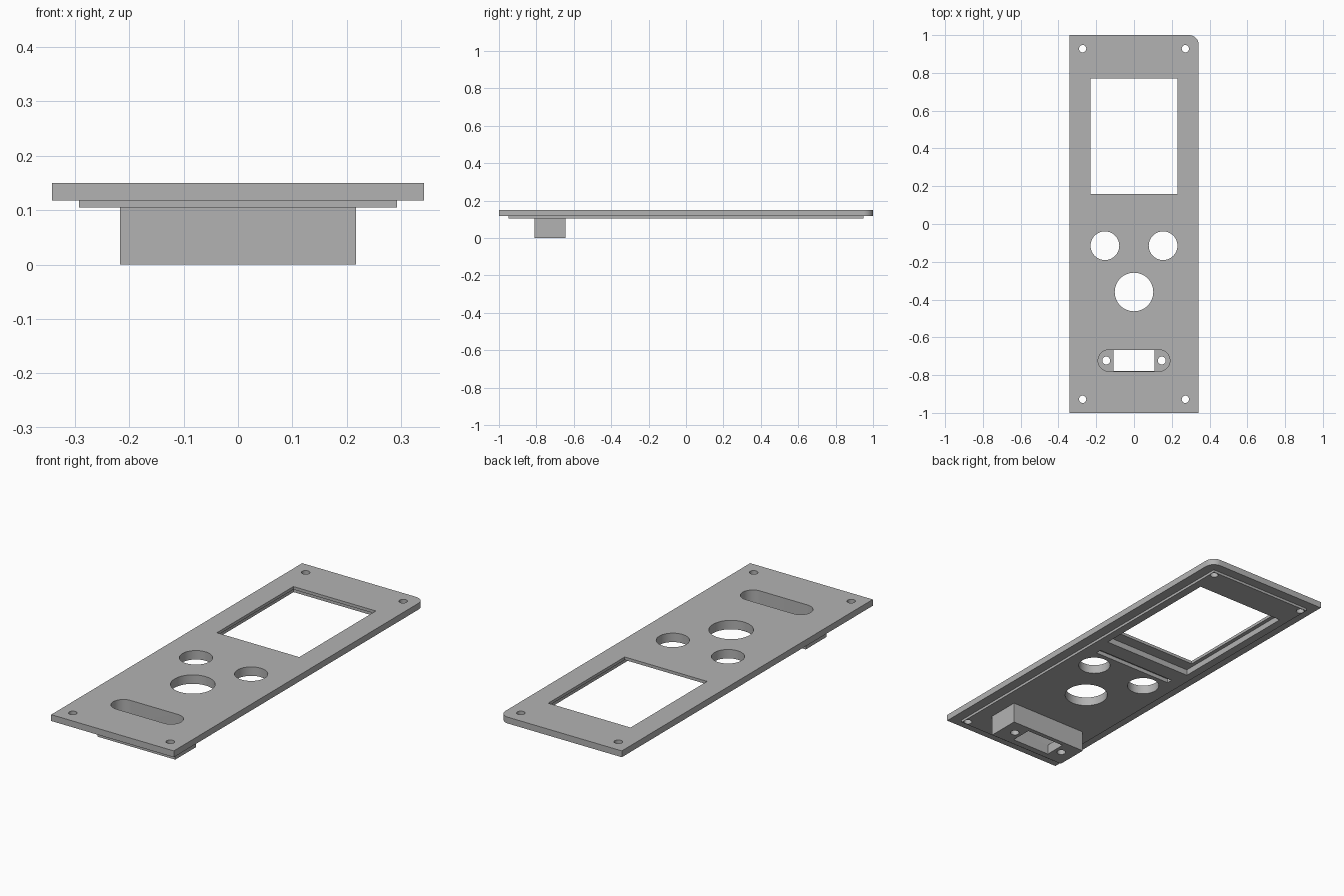
import bpy
import bmesh
from math import cos, sin, pi

cube = bpy.data.objects.get("Cube")
if cube:
    bpy.data.objects.remove(cube, do_unlink=True)

grey = bpy.data.materials.new("panel_grey")
grey.use_nodes = True
colour = (0.45, 0.45, 0.45, 1)
grey.diffuse_color = colour
grey.node_tree.nodes["Principled BSDF"].inputs["Base Color"].default_value = colour


def arc(cx, cy, r, start, end, steps):
    return [(cx + r * cos(start + (end - start) * i / steps),
             cy + r * sin(start + (end - start) * i / steps)) for i in range(steps + 1)]


def rect(x0, x1, y0, y1):
    return [(x0, y0), (x1, y0), (x1, y1), (x0, y1)]


def circle(x, y, r, steps=48):
    return arc(x, y, r, 0, 2 * pi, steps)[:-1]


def prism(name, outline, z0, z1):
    """Extrude a counter-clockwise outline from z0 up to z1."""
    bm = bmesh.new()
    base = bm.faces.new([bm.verts.new((x, y, z0)) for x, y in outline])
    top = bmesh.ops.extrude_face_region(bm, geom=[base])["geom"]
    moved = [v for v in top if isinstance(v, bmesh.types.BMVert)]
    bmesh.ops.translate(bm, verts=moved, vec=(0, 0, z1 - z0))
    bmesh.ops.recalc_face_normals(bm, faces=bm.faces)
    mesh = bpy.data.meshes.new(name)
    bm.to_mesh(mesh)
    bm.free()
    mesh.materials.append(grey)
    obj = bpy.data.objects.new(name, mesh)
    bpy.context.collection.objects.link(obj)
    return obj


def combine(target, tool, operation):
    """Apply a boolean and discard the helper."""
    tool.hide_render = True
    bpy.context.view_layer.objects.active = target
    mod = target.modifiers.new(tool.name, "BOOLEAN")
    mod.operation = operation
    mod.solver = "EXACT"
    mod.object = tool
    bpy.ops.object.modifier_apply(modifier=mod.name)
    bpy.data.objects.remove(tool, do_unlink=True)


TOP, PLATE, STEP = 0.15, 0.118, 0.105
HIGH = TOP + 0.05

# Face plate with one rounded corner
W, R = 0.342, 0.05
outline = [(-W, -1), (W, -1)] + arc(W - R, 1 - R, R, 0, pi / 2, 12) + [(-W, 1)]
panel = prism("face_panel", outline, PLATE, TOP)

# Stepped back layer and connector housing
combine(panel, prism("back_step", rect(-0.292, 0.292, -0.95, 0.95), STEP, 0.13), "UNION")
combine(panel, prism("connector_housing", rect(-0.217, 0.217, -0.81, -0.645), 0, 0.125), "UNION")

# Display window, its rear pocket and the rear groove
cutters = [
    ("window", rect(-0.23, 0.23, 0.16, 0.77), 0.05, HIGH),
    ("rear_pocket", rect(-0.25, 0.25, 0.10, 0.80), 0.05, 0.135),
    ("rear_groove", rect(-0.225, 0.225, -0.015, 0.015), 0.05, 0.125),
]

# Button holes
for x, y, r in ((-0.154, -0.115, 0.076), (0.154, -0.115, 0.076), (0, -0.36, 0.102)):
    cutters.append(("button_hole", circle(x, y, r), -0.05, HIGH))

# Connector slot, opening and screw holes
half, rad, cy = 0.133, 0.057, -0.723
slot = arc(half, cy, rad, -pi / 2, pi / 2, 20) + arc(-half, cy, rad, pi / 2, 1.5 * pi, 20)
cutters.append(("connector_slot", slot, 0.05, HIGH))
cutters.append(("connector_opening", rect(-0.108, 0.108, cy - 0.055, cy + 0.055), -0.05, 0.09))
for side in (-1, 1):
    cutters.append(("connector_screw_hole", circle(side * 0.147, cy, 0.021, 24), -0.05, 0.09))
    for end in (-1, 1):
        cutters.append(("corner_hole", circle(side * 0.272, end * 0.928, 0.0195, 24), -0.05, HIGH))

for cutter in cutters:
    combine(panel, prism(*cutter), "DIFFERENCE")

# Smooth round walls, crisp edges
bpy.ops.object.select_all(action="DESELECT")
panel.select_set(True)
bpy.context.view_layer.objects.active = panel
bpy.ops.object.shade_smooth_by_angle(angle=pi / 6)
